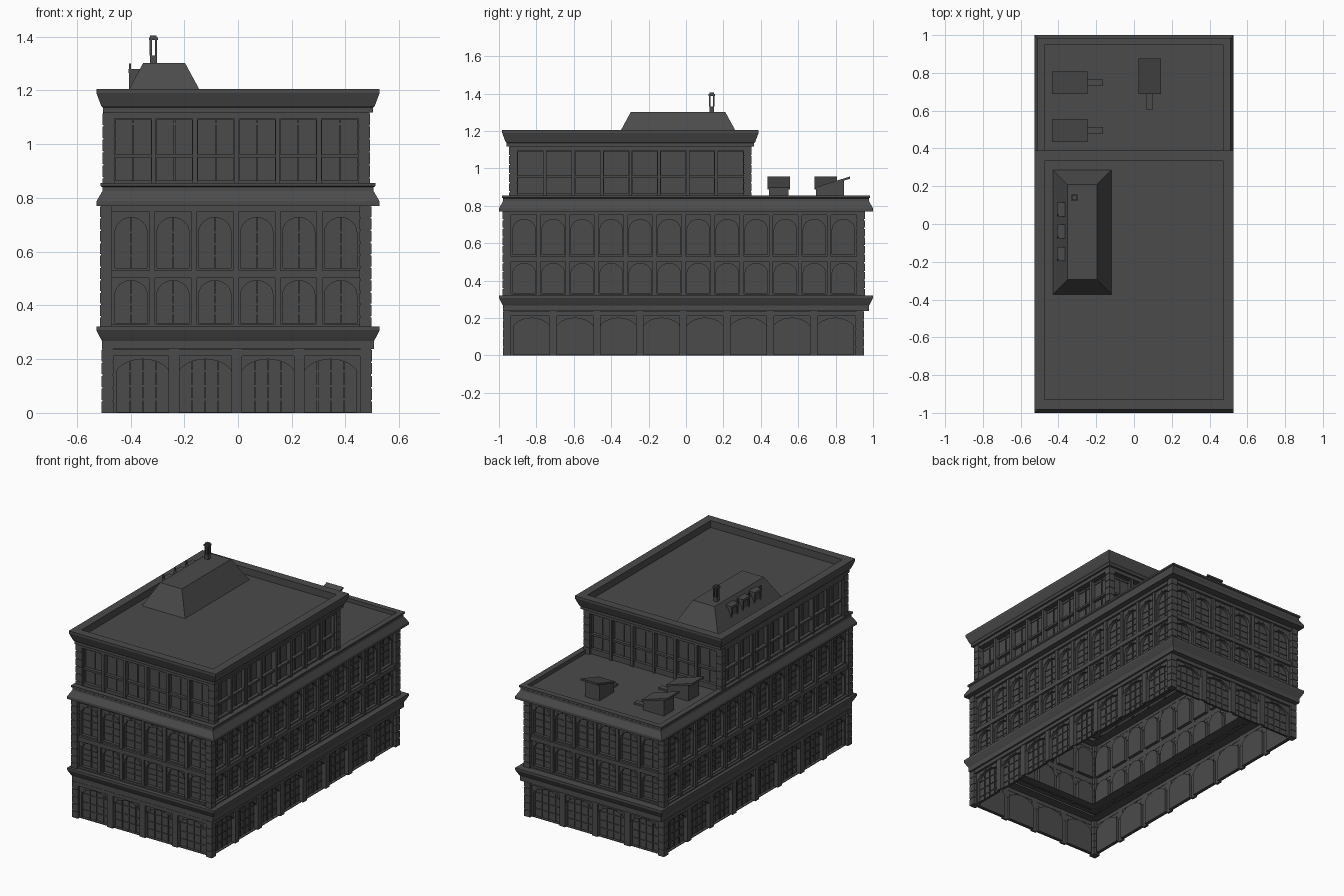
import bpy, bmesh, math
from mathutils import Matrix, Vector

if "Cube" in bpy.data.objects:
    bpy.data.objects.remove(bpy.data.objects["Cube"])

T = Matrix.Translation
I = Matrix.Identity(4)
dark = bpy.data.materials.new("dark_stone")
dark.diffuse_color = (.07, .07, .07, 1)
dark.use_nodes = True
dark.node_tree.nodes["Principled BSDF"].inputs["Base Color"].default_value = dark.diffuse_color


def finish(bm, name, recalc=False):
    if recalc:
        bmesh.ops.recalc_face_normals(bm, faces=bm.faces)
    me = bpy.data.meshes.new(name)
    bm.to_mesh(me)
    bm.free()
    me.materials.append(dark)
    ob = bpy.data.objects.new(name, me)
    bpy.context.collection.objects.link(ob)
    return ob


def poly(bm, M, pts):
    return bm.faces.new([bm.verts.new(M @ Vector(p)) for p in pts])


def box(bm, M, lo, hi):
    lo, hi = Vector(lo), Vector(hi)
    bmesh.ops.create_cube(bm, size=1, matrix=M @ T((lo + hi) / 2) @ Matrix.Diagonal((*(hi - lo), 1)))


def prism(bm, M, pts, w):
    # xz outline extruded along y, centred
    n = len(pts)
    a, b = [[(x, y, z) for x, z in pts] for y in (-w / 2, w / 2)]
    poly(bm, M, a)
    poly(bm, M, b[::-1])
    for i in range(n):
        j = (i + 1) % n
        poly(bm, M, [a[j], a[i], b[i], b[j]])
    bmesh.ops.remove_doubles(bm, verts=bm.verts, dist=1e-5)


def ring(name, x0, x1, y0, y1, profile, cap=True):
    # mitred moulding: profile points are (inset, z)
    bm = bmesh.new()
    loops = [[(x0 + o, y0 + o, z), (x1 - o, y0 + o, z), (x1 - o, y1 - o, z), (x0 + o, y1 - o, z)]
             for o, z in profile]
    for a, b in zip(loops, loops[1:]):
        for i in range(4):
            j = (i + 1) % 4
            poly(bm, I, [a[i], a[j], b[j], b[i]])
    if cap:
        poly(bm, I, loops[-1])
    bmesh.ops.remove_doubles(bm, verts=bm.verts, dist=1e-5)
    return finish(bm, name)


def bay(bms, M, u0, u1, row, yw, yp):
    # one wall bay: arched or square opening, reveal, pane, bars, voussoirs
    wall, glass, bars = bms
    z0, z1, hw, sill, spring, rise, power, nv, hz = row
    c = (u0 + u1) / 2
    l, r = c - hw, c + hw
    top = lambda t: spring + rise * max(0, 1 - t * t) ** (power / 2)
    n = 12 if rise else 1
    ts = [math.cos(math.pi * i / n) for i in range(n + 1)]
    arch = [(c + hw * t, top(t)) for t in ts]
    quad = lambda a, b, d, e: poly(wall, M, [(a, yw, d), (b, yw, d), (b, yw, e), (a, yw, e)])
    quad(u0, l, z0, z1)
    quad(r, u1, z0, z1)
    if sill > z0:
        quad(l, r, z0, sill)
    for (a, za), (b, zb) in zip(arch, arch[1:]):
        poly(wall, M, [(b, yw, zb), (a, yw, za), (a, yw, z1), (b, yw, z1)])
    out = [(l, sill), (r, sill)] + arch
    for (a, za), (b, zb) in zip(out, out[1:] + out[:1]):
        poly(wall, M, [(a, yw, za), (b, yw, zb), (b, yp, zb), (a, yp, za)])
    poly(glass, M, [(a, yp, z) for a, z in out])
    for i in range(nv):
        t = 2 * (i + 1) / (nv + 1) - 1
        box(bars, M, (c + t * hw - .003, yp - .006, sill), (c + t * hw + .003, yp, top(t)))
    for z in hz:
        box(bars, M, (l, yp - .005, z - .003), (r, yp, z + .003))
    if rise:
        for i in range(1, n, 2):
            a, z = arch[i]
            dx, dz = arch[i + 1][0] - arch[i - 1][0], arch[i + 1][1] - arch[i - 1][1]
            R = T((a, yw, z)) @ Matrix.Rotation(-math.atan2(dz, dx), 4, 'Y')
            box(bars, M @ R, (-.007, -.003, -.012), (.007, .003, 0))


def storey(name, rect, counts, rows, z0, z1, pw, pd, wd, gd, bands):
    # four facades; pd, wd, gd = depth of pilasters, wall and panes behind the corner piers
    cx, cy, hx, hy = rect
    wall, glass, bars, pil, piers = [bmesh.new() for _ in range(5)]
    cw = .042
    for k in range(4):
        run, dist = (hx, hy) if k % 2 == 0 else (hy, hx)
        M = T((cx, cy, 0)) @ Matrix.Rotation(k * math.pi / 2, 4, 'Z')
        n = counts[k % 2]
        half = run - cw + .005
        p = 2 * half / n
        for row in rows:
            for i in range(n):
                bay((wall, glass, bars), M, -half + i * p, -half + (i + 1) * p, row, -dist + wd, -dist + gd)
        for i in range(1, n):
            u = -half + i * p
            box(pil, M, (u - pw / 2, -dist + pd, z0), (u + pw / 2, -dist + wd + .002, z1))
        for a, b in bands:
            box(pil, M, (-half, -dist + pd - .004, a), (half, -dist + wd + .002, b))
        # rusticated corner pier
        box(piers, M, (-run + .003, -dist + .003, z0), (-run + cw, -dist + cw, z1))
        m = max(1, round((z1 - z0) / .045))
        h = (z1 - z0) / m
        for i in range(m):
            z = z0 + i * h
            box(piers, M, (-run, -dist, z), (-run + cw + .002, -dist + cw + .002, z + h - .006))
    for bm, part in ((wall, "walls"), (glass, "panes"), (bars, "window_trim"),
                     (pil, "pilasters"), (piers, "corner_piers")):
        finish(bm, name + "_" + part)


# Storeys: rows are (z0, z1, half width, sill, spring, rise, arch power, vertical bars, horizontal bars)
storey("ground_floor", (-.005, -.014, .503, .965), (4, 8),
       [(0, .24, .097, .004, .155, .045, 1.4, 3, (.05, .1, .155))],
       0, .24, .04, .006, .018, .036, [(.212, .235)])
storey("middle_floors", (-.008, -.012, .505, .968), (6, 12),
       [(.315, .515, .06, .335, .44, .052, 1, 1, (.37, .405, .44)),
        (.515, .775, .06, .54, .672, .055, 1, 1, (.585, .63, .672))],
       .315, .775, .022, .012, .024, .044, [(.502, .53), (.75, .772), (.32, .33)])
storey("top_floor", (-.006, -.297, .498, .648), (6, 8),
       [(.83, .957, .066, .865, .95, 0, 1, 1, ()),
        (.957, 1.12, .066, .963, 1.09, 0, 1, 1, (1.075,))],
       .83, 1.12, .018, .006, .015, .036, [(1.095, 1.118)])

# Cornices and the upper roof
ring("lower_cornice", -.527, .527, -1, 1,
     [(.1, .237), (.021, .237), (.021, .268), (.014, .28), (0, .308), (0, .322), (.1, .322)], False)
ring("middle_cornice", -.527, .527, -1, 1,
     [(.1, .77), (0, .77), (0, .787), (.022, .825), (.022, .84), (.016, .844), (.016, .855),
      (.052, .855), (.052, .83), (.12, .83)], False)
ring("top_cornice_and_roof", -.527, .527, -.983, .388,
     [(.1, 1.118), (.024, 1.118), (.024, 1.136), (.018, 1.142), (0, 1.19), (0, 1.205),
      (.054, 1.205), (.054, 1.16)])

# Lower roof behind the top floor
bm = bmesh.new()
poly(bm, I, [(-.475, .32, .83), (.475, .32, .83), (.475, .948, .83), (-.475, .948, .83)])
finish(bm, "lower_roof")

# Hipped rooftop house with three dormers
ring("rooftop_house", -.43, -.12, -.372, .287, [(0, 1.16), (.077, 1.302)])
bm = bmesh.new()
for y in (-.16, -.04, .077):
    M = T((0, y, 0))
    box(bm, M, (-.4, -.032, 1.17), (-.345, .032, 1.27))
    box(bm, M, (-.408, -.037, 1.265), (-.355, .037, 1.28))
    box(bm, M, (-.406, -.035, 1.17), (-.398, -.026, 1.3))
    box(bm, M, (-.406, .026, 1.17), (-.398, .035, 1.28))
finish(bm, "dormers")

# Chimney with open lantern top
bm = bmesh.new()
M = T((-.315, .138, 0))
box(bm, M, (-.013, -.013, 1.29), (.013, .013, 1.33))
for sx in (-1, 1):
    for sy in (-1, 1):
        box(bm, M @ T((sx * .01, sy * .01, 0)), (-.004, -.004, 1.33), (.004, .004, 1.392))
box(bm, M, (-.017, -.017, 1.387), (.017, .017, 1.397))
box(bm, M, (-.012, -.012, 1.397), (.012, .012, 1.405))
finish(bm, "chimney")

# Lean-to roof sheds, each with a low step on its short side
for i, (x, y, a) in enumerate([(-.34, .748, 0), (-.34, .495, 0), (.083, .783, -90)]):
    bm = bmesh.new()
    M = T((x, y, 0)) @ Matrix.Rotation(math.radians(a), 4, 'Z')
    prism(bm, M, [(-.062, .83), (.088, .83), (.088, .893), (-.062, .94)], .105)
    prism(bm, M, [(-.094, .945), (.094, .887), (.094, .898), (-.094, .957)], .12)
    box(bm, M, (.088, -.018, .83), (.177, .018, .842))
    finish(bm, f"roof_shed_{i + 1}", True)
